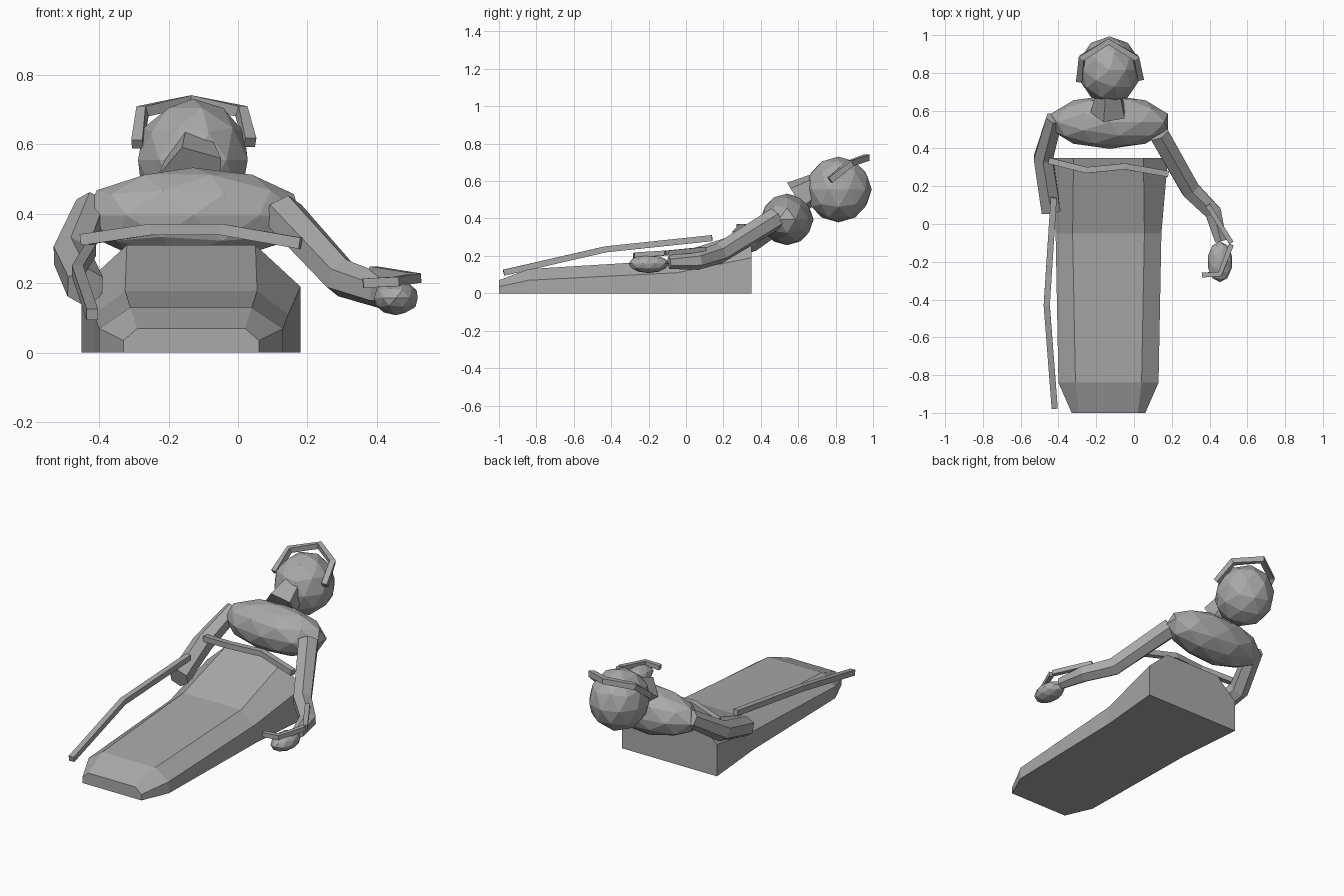
import bpy, bmesh, math
from mathutils import Vector, Matrix

cube = bpy.data.objects.get("Cube")
if cube:
    bpy.data.objects.remove(cube, do_unlink=True)

grey = bpy.data.materials.new("plain_grey")
grey.use_nodes = True
grey.diffuse_color = (0.4, 0.4, 0.4, 1)
grey.node_tree.nodes["Principled BSDF"].inputs["Base Color"].default_value = (0.4, 0.4, 0.4, 1)


def finish(name, bm):
    bmesh.ops.recalc_face_normals(bm, faces=bm.faces)
    mesh = bpy.data.meshes.new(name)
    bm.to_mesh(mesh)
    bm.free()
    mesh.materials.append(grey)
    obj = bpy.data.objects.new(name, mesh)
    bpy.context.collection.objects.link(obj)
    return obj


def skin(name, rings):
    """Join equal rings of points into a closed solid."""
    bm = bmesh.new()
    loops = [[bm.verts.new(p) for p in ring] for ring in rings]
    n = len(loops[0])
    for a, b in zip(loops, loops[1:]):
        for i in range(n):
            j = (i + 1) % n
            bm.faces.new((a[i], a[j], b[j], b[i]))
    bm.faces.new(loops[0])
    bm.faces.new(loops[-1])
    return finish(name, bm)


def limb(name, path, radii, sides):
    """Faceted tube along a path, with one radius per point."""
    pts = [Vector(p) for p in path]
    rings = []
    for i, p in enumerate(pts):
        t = Vector()
        if i > 0:
            t += (p - pts[i - 1]).normalized()
        if i < len(pts) - 1:
            t += (pts[i + 1] - p).normalized()
        t.normalize()
        side = t.cross(Vector((0, 0, 1))).normalized()
        up = side.cross(t)
        angles = [2 * math.pi * (k + 0.5) / sides for k in range(sides)]
        rings.append([p + radii[i] * (side * math.cos(a) + up * math.sin(a)) for a in angles])
    return skin(name, rings)


def bar(name, path, r=0.023):
    return limb(name, path, [r] * len(path), 4)


def blob(name, centre, size):
    """Faceted ellipsoid."""
    bm = bmesh.new()
    bmesh.ops.create_icosphere(bm, subdivisions=2, radius=1,
                               matrix=Matrix.Translation(centre) @ Matrix.Diagonal((*size, 1)))
    return finish(name, bm)


# Blanket: y, outer half width, ridge half width, edge height, ridge height
MID = -0.135
sections = [(-1.0, 0.195, 0.155, 0.035, 0.07),
            (-0.84, 0.265, 0.175, 0.07, 0.13),
            (-0.05, 0.28, 0.19, 0.11, 0.178),
            (0.35, 0.315, 0.185, 0.19, 0.31)]
skin("blanket", [[(MID - w, y, 0), (MID - w, y, e), (MID - v, y, h),
                  (MID + v, y, h), (MID + w, y, e), (MID + w, y, 0)]
                 for y, w, v, e, h in sections])

# Body and head
blob("torso", (-0.13, 0.54, 0.395), (0.325, 0.142, 0.138))
blob("head", (-0.13, 0.815, 0.555), (0.166, 0.178, 0.176))
limb("neck", [(-0.13, 0.59, 0.51), (-0.13, 0.72, 0.59)], [0.10, 0.065], 5)

# Band over the head
bar("head_band", [(-0.29, 0.76, 0.60), (-0.275, 0.88, 0.695), (-0.135, 0.965, 0.725),
                  (0.01, 0.88, 0.695), (0.035, 0.77, 0.605)])

# Left arm and hand
limb("left_arm", [(0.13, 0.48, 0.40), (0.30, 0.18, 0.215), (0.42, 0.06, 0.175),
                  (0.46, -0.09, 0.165)], [0.06, 0.056, 0.05, 0.035], 6)
blob("left_hand", (0.455, -0.2, 0.158), (0.066, 0.108, 0.05))
bar("left_fingers", [(0.36, -0.27, 0.20), (0.455, -0.265, 0.205), (0.515, -0.11, 0.215)], 0.019)
bar("left_cuff", [(0.39, 0.10, 0.235), (0.515, -0.10, 0.215)], 0.019)

# Right arm
limb("right_arm", [(-0.42, 0.56, 0.42), (-0.48, 0.35, 0.28), (-0.44, 0.07, 0.19)],
     [0.05, 0.058, 0.058], 6)

# Fold across the chest and the long stick on the right
bar("chest_fold", [(-0.45, 0.335, 0.325), (-0.25, 0.285, 0.355), (-0.05, 0.305, 0.355),
                   (0.18, 0.265, 0.315)])
bar("long_stick", [(-0.425, 0.14, 0.295), (-0.462, -0.43, 0.235), (-0.42, -0.975, 0.11)])
